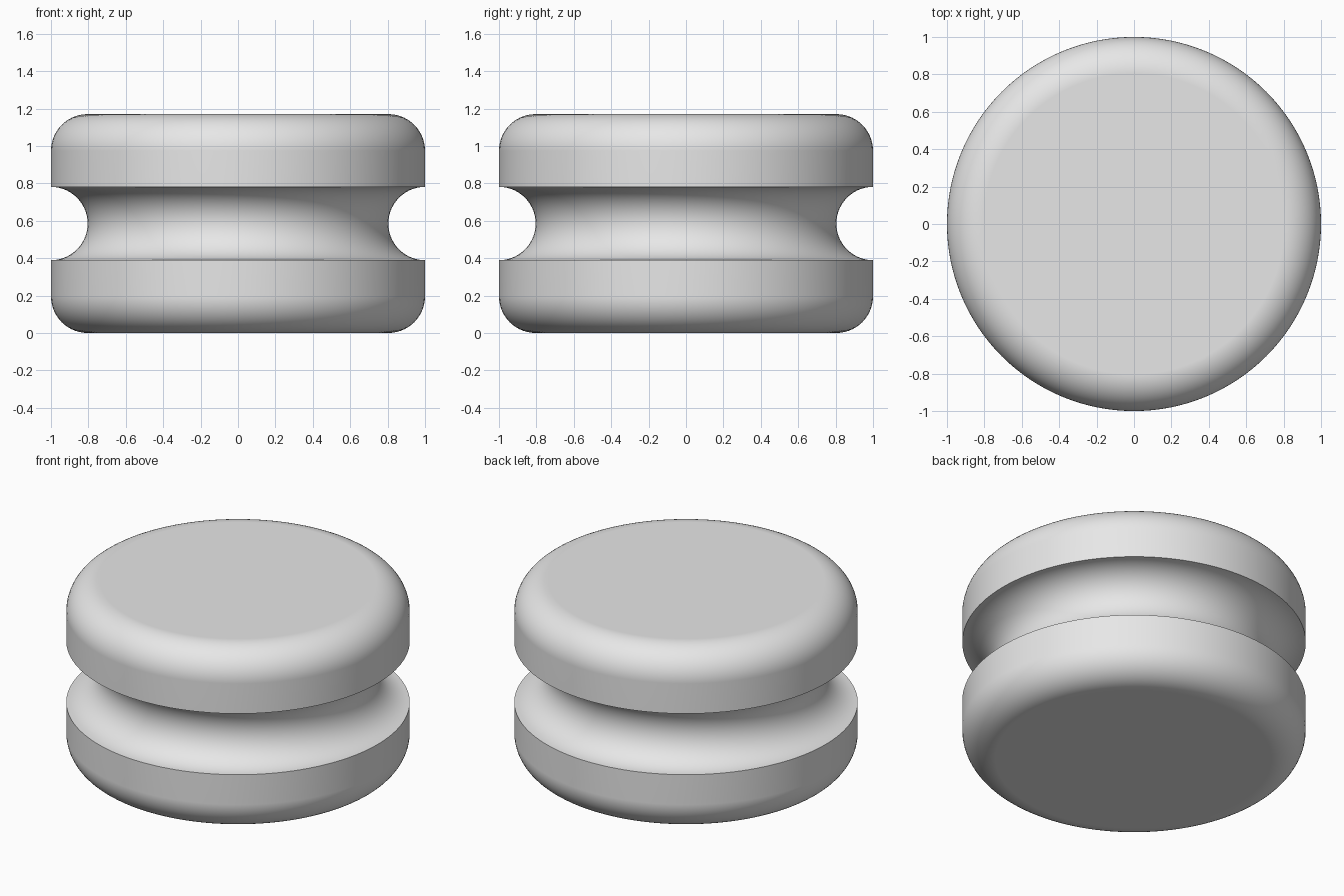
import bpy, bmesh
from math import sin, cos, pi, radians

if "Cube" in bpy.data.objects:
    bpy.data.objects.remove(bpy.data.objects["Cube"])

RADIUS, HEIGHT, ROUND = 1.0, 1.17, 0.196
SEGMENTS, ARC_STEPS = 128, 14


def arc(cx, cz, r, start, end, steps):
    """Points (radius, height) along an arc, angles in degrees."""
    angles = [radians(start + (end - start) * i / steps) for i in range(steps + 1)]
    return [(cx + r * cos(a), cz + r * sin(a)) for a in angles]


# Single neutral grey
grey = bpy.data.materials.new("light grey")
grey.use_nodes = True
colour = (0.8, 0.8, 0.8, 1)
grey.diffuse_color = colour
grey.node_tree.nodes["Principled BSDF"].inputs["Base Color"].default_value = colour

# Half section: rounded bottom rim, half-round groove, rounded top rim
inner = RADIUS - ROUND
profile = (arc(inner, ROUND, ROUND, -90, 0, ARC_STEPS)
           + arc(RADIUS, HEIGHT / 2, ROUND, 270, 90, 2 * ARC_STEPS)
           + arc(inner, HEIGHT - ROUND, ROUND, 0, 90, ARC_STEPS))

# Lathe the section and close both flat ends
bm = bmesh.new()
verts = [bm.verts.new((r, 0, z)) for r, z in profile]
edges = [bm.edges.new(pair) for pair in zip(verts, verts[1:])]
bmesh.ops.spin(bm, geom=verts + edges, cent=(0, 0, 0), axis=(0, 0, 1),
               angle=2 * pi, steps=SEGMENTS)
bmesh.ops.remove_doubles(bm, verts=bm.verts[:], dist=0.0001)
bmesh.ops.holes_fill(bm, edges=[e for e in bm.edges if e.is_boundary], sides=0)
bmesh.ops.recalc_face_normals(bm, faces=bm.faces[:])

mesh = bpy.data.meshes.new("grooved_wheel")
bm.to_mesh(mesh)
bm.free()
mesh.materials.append(grey)
wheel = bpy.data.objects.new("grooved_wheel", mesh)
bpy.context.collection.objects.link(wheel)

# Smooth curves, crisp groove lips, flat ends
bpy.ops.object.select_all(action="DESELECT")
wheel.select_set(True)
bpy.context.view_layer.objects.active = wheel
bpy.ops.object.shade_smooth_by_angle(angle=radians(35))
weighted = wheel.modifiers.new("Flat Ends", "WEIGHTED_NORMAL")
weighted.keep_sharp = True
